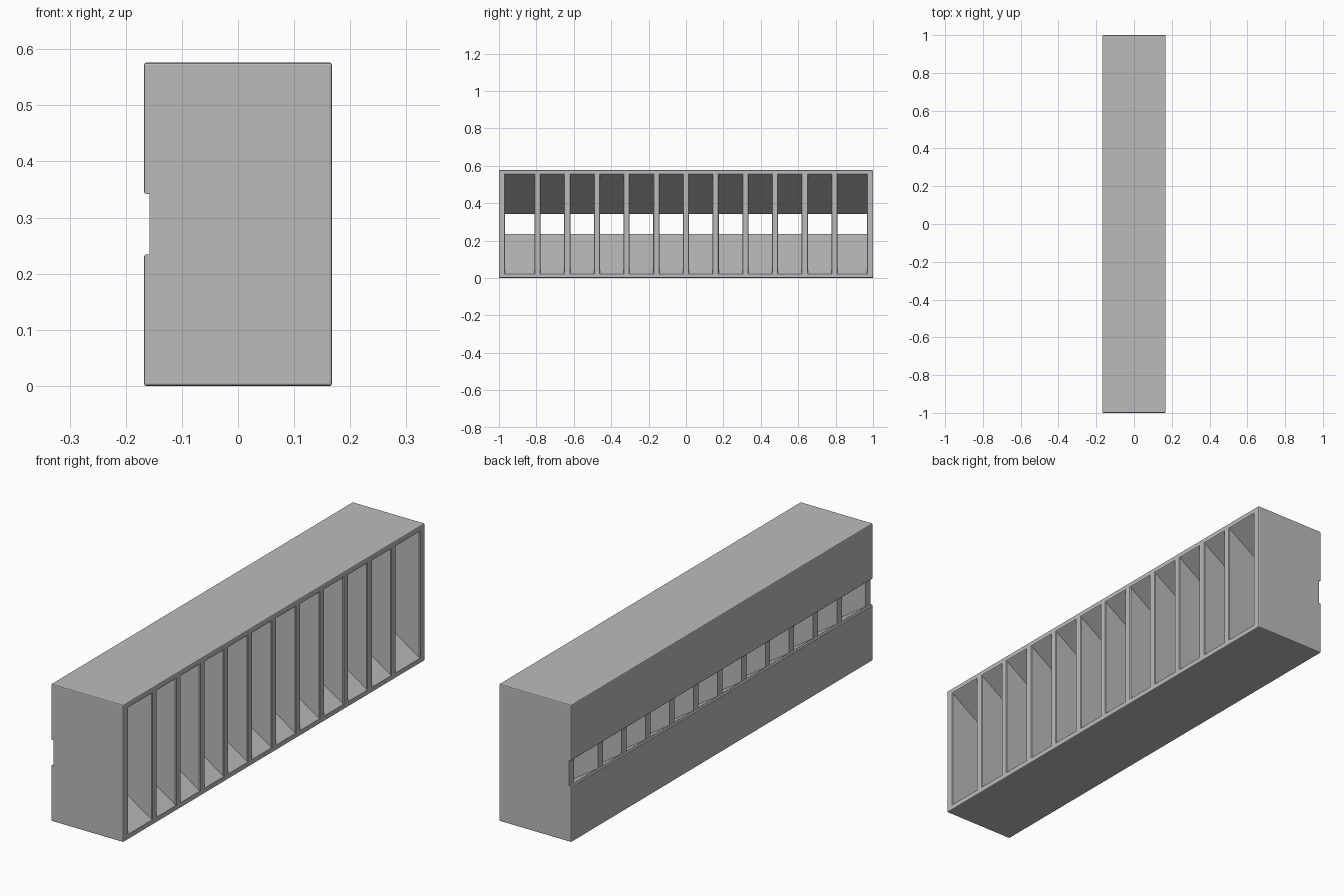
import bpy
import bmesh

if "Cube" in bpy.data.objects:
    bpy.data.objects.remove(bpy.data.objects["Cube"], do_unlink=True)

W, H = 0.335, 0.576          # overall depth along x, height
FRONT, BACK = W / 2, -W / 2  # open face and slotted face
MID = H / 2
PITCH, WALL = 0.1587, 0.033  # divider spacing and thickness
CELLS, END = 12, 0.967
SOFT = 0.004                 # edge rounding

grey = bpy.data.materials.new("plain_grey")
grey.use_nodes = True
grey.diffuse_color = (0.5, 0.5, 0.5, 1)
grey.node_tree.nodes["Principled BSDF"].inputs["Base Color"].default_value = grey.diffuse_color


def loft(bm, sections):
    """Rectangular sections (x, y0, y1, half height about the middle) joined into a solid."""
    rings = []
    for x, y0, y1, h in sections:
        corners = ((y0, -h), (y1, -h), (y1, h), (y0, h))
        rings.append([bm.verts.new((x, y, MID + z)) for y, z in corners])
    for a, b in zip(rings, rings[1:]):
        for i in range(4):
            j = (i + 1) % 4
            bm.faces.new((a[i], a[j], b[j], b[i]))
    bm.faces.new(rings[0][::-1])
    bm.faces.new(rings[-1])


def finish(name, bm):
    bmesh.ops.recalc_face_normals(bm, faces=bm.faces[:])
    mesh = bpy.data.meshes.new(name)
    bm.to_mesh(mesh)
    bm.free()
    mesh.materials.append(grey)
    obj = bpy.data.objects.new(name, mesh)
    bpy.context.collection.objects.link(obj)
    return obj


# Solid block with softened outer edges
bm = bmesh.new()
loft(bm, [(BACK, -1, 1, MID), (FRONT, -1, 1, MID)])
bmesh.ops.bevel(bm, geom=bm.edges[:], offset=SOFT, segments=2,
                profile=0.5, affect='EDGES')
body = finish("divided_rack", bm)

# Shallow groove along the whole back
SLOT = 0.054
bm = bmesh.new()
loft(bm, [(BACK + 0.01, -1.1, 1.1, SLOT),
          (BACK + 0.003, -1.1, 1.1, SLOT),
          (BACK - 0.003, -1.1, 1.1, SLOT + 0.006)])
groove = finish("groove_cutter", bm)

# Funnel compartments tapering from the open front to the groove
bm = bmesh.new()
for i in range(CELLS):
    y0 = -END if i == 0 else (i - CELLS / 2) * PITCH + WALL / 2
    y1 = END if i == CELLS - 1 else (i + 1 - CELLS / 2) * PITCH - WALL / 2
    loft(bm, [(BACK + 0.004, y0, y1, SLOT - 0.005),
              (FRONT - 0.003, y0, y1, MID - 0.024),
              (FRONT + 0.003, y0 - 0.006, y1 + 0.006, MID - 0.018)])
cells = finish("compartment_cutter", bm)

# Carve the block
bpy.context.view_layer.objects.active = body
body.select_set(True)
for cutter in (groove, cells):
    cutter.hide_render = True
    mod = body.modifiers.new("carve", 'BOOLEAN')
    mod.operation = 'DIFFERENCE'
    mod.solver = 'EXACT'
    mod.object = cutter
    bpy.ops.object.modifier_apply(modifier=mod.name)
    bpy.data.objects.remove(cutter, do_unlink=True)
